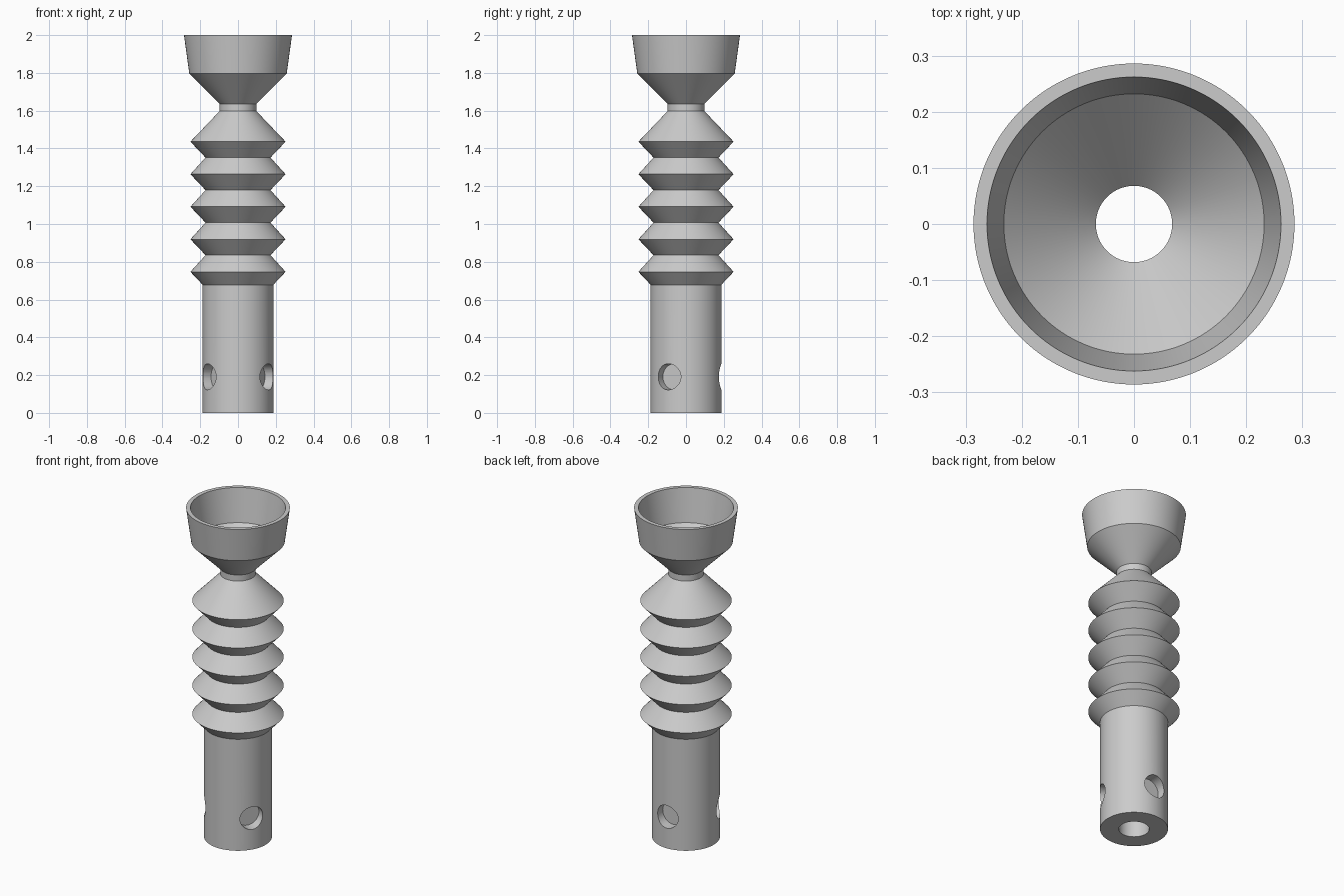
import bpy
import bmesh
import math
from mathutils import Matrix

SEGMENTS = 128

cube = bpy.data.objects.get("Cube")
if cube:
    bpy.data.objects.remove(cube, do_unlink=True)

grey = bpy.data.materials.new("plain grey")
grey.use_nodes = True
GREY = (0.6, 0.6, 0.6, 1)
grey.diffuse_color = GREY
grey.node_tree.nodes["Principled BSDF"].inputs["Base Color"].default_value = GREY


def make_object(name, bm):
    bmesh.ops.recalc_face_normals(bm, faces=bm.faces[:])
    mesh = bpy.data.meshes.new(name)
    bm.to_mesh(mesh)
    bm.free()
    mesh.materials.append(grey)
    obj = bpy.data.objects.new(name, mesh)
    bpy.context.collection.objects.link(obj)
    return obj


def lathe(name, profile):
    """Revolve a closed (radius, height) outline around the z axis."""
    bm = bmesh.new()
    verts = [bm.verts.new((r, 0, z)) for r, z in profile]
    edges = [bm.edges.new((a, b)) for a, b in zip(verts, verts[1:] + verts[:1])]
    bmesh.ops.spin(bm, geom=verts + edges, cent=(0, 0, 0), axis=(0, 0, 1),
                   angle=math.tau, steps=SEGMENTS, use_duplicate=False)
    bmesh.ops.remove_doubles(bm, verts=bm.verts[:], dist=0.0001)
    return make_object(name, bm)


# Outer outline: shank, bellows ridges, neck and cup
outer = [(0.187, 0), (0.187, 0.678)]
RIDGES = 5
for i in range(RIDGES):
    z = 0.747 + i * 0.1722
    outer.append((0.252, z))
    if i < RIDGES - 1:
        outer.append((0.172, z + 0.088))
outer += [(0.097, 1.598), (0.097, 1.635), (0.258, 1.797), (0.286, 2.0)]

# Inner outline: cup, funnel and central bore
inner = [(0.262, 2.0), (0.232, 1.8), (0.068, 1.635), (0.068, 1.598),
         (0.084, 1.58), (0.084, 0)]
body = lathe("bellows_body_with_cup", outer + inner)

# Three blind round holes around the shank
bm = bmesh.new()
for degrees in (-30, 90, 210):
    place = (Matrix.Rotation(math.radians(degrees), 4, "Z")
             @ Matrix.Translation((0.225, 0, 0.191))
             @ Matrix.Rotation(math.pi / 2, 4, "Y"))
    bmesh.ops.create_cone(bm, cap_ends=True, segments=64, radius1=0.069,
                          radius2=0.069, depth=0.2, matrix=place)
cutter = make_object("shank_hole_cutter", bm)
cutter.hide_render = True

# Apply the cut, then shade smooth with sharp ridges
bpy.ops.object.select_all(action="DESELECT")
body.select_set(True)
bpy.context.view_layer.objects.active = body
cut = body.modifiers.new("holes", "BOOLEAN")
cut.operation = "DIFFERENCE"
cut.solver = "EXACT"
cut.object = cutter
bpy.ops.object.modifier_apply(modifier=cut.name)
bpy.data.objects.remove(cutter, do_unlink=True)
bpy.ops.object.shade_smooth_by_angle(angle=math.radians(5))
